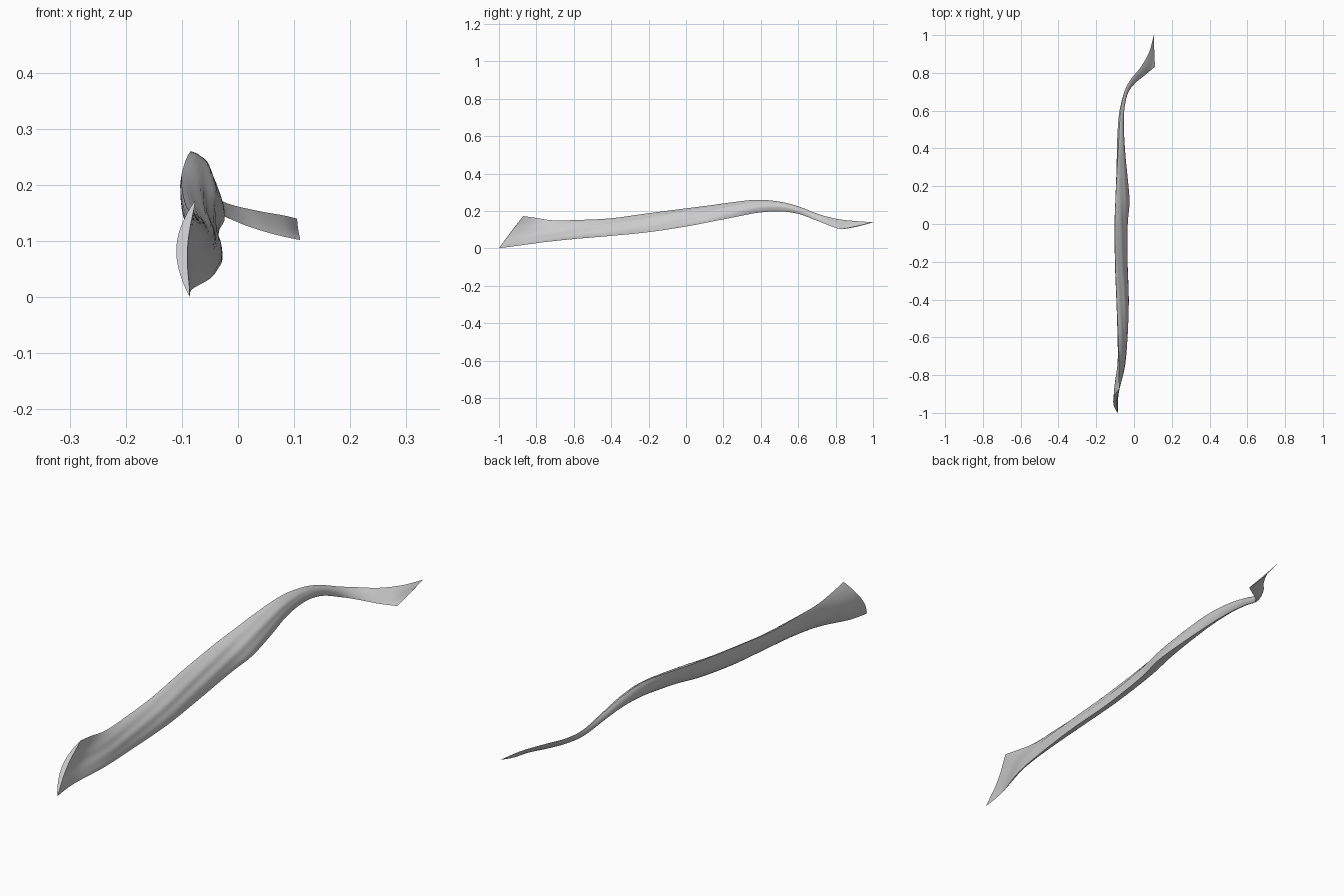
import bpy, bmesh, math
from mathutils import Vector

if "Cube" in bpy.data.objects:
    bpy.data.objects.remove(bpy.data.objects["Cube"])

# Stations: upper edge xyz, lower edge xyz, bow of the blade, thickness
STATIONS = [
    (-.076, -.87, .173, -.086, -1.0, .001, -.019, .020),
    (-.080, -.80, .163, -.082, -.90, .014, -.010, .022),
    (-.080, -.71, .150, -.050, -.76, .033, -.004, .030),
    (-.084, -.58, .152, -.036, -.60, .050, -.003, .038),
    (-.092, -.40, .161, -.028, -.40, .067, -.003, .042),
    (-.099, -.20, .188, -.034, -.20, .087, -.004, .044),
    (-.101,  .00, .214, -.034,  .00, .117, -.003, .046),
    (-.098,  .12, .229, -.024,  .12, .140, -.002, .046),
    (-.092,  .25, .247, -.036,  .25, .165, .000, .044),
    (-.084,  .38, .260, -.054,  .38, .190, .000, .040),
    (-.078,  .50, .250, -.062,  .50, .198, .000, .032),
    (-.070,  .60, .225, -.058,  .60, .185, .000, .024),
    (-.050,  .70, .186, -.034,  .69, .152, .000, .016),
    (-.018,  .765, .167, .006,  .745, .131, .000, .012),
    (.035,   .83, .154, .054,  .785, .115, .000, .009),
    (.080,   .91, .146, .090,  .815, .106, .000, .006),
    (.105,  1.00, .140, .111,  .832, .102, -.003, .004),
]
STEPS, HALF = 6, 14


def spline(u):
    """Smooth interpolation through the stations."""
    i = min(int(u), len(STATIONS) - 2)
    t = u - i
    p = [STATIONS[max(0, min(len(STATIONS) - 1, i + k))] for k in (-1, 0, 1, 2)]
    return [.5 * (2*b + (c - a)*t + (2*a - 5*b + 4*c - d)*t*t
                  + (3*b - a - 3*c + d)*t**3) for a, b, c, d in zip(*p)]


def centre(u):
    v = spline(u)
    return (Vector(v[:3]) + Vector(v[3:6])) / 2


# Loft a lens-shaped section along the strap
last = len(STATIONS) - 1
bm = bmesh.new()
rings = []
for k in range(last * STEPS + 1):
    u = k / STEPS
    v = spline(u)
    a, b, bow, thick = Vector(v[:3]), Vector(v[3:6]), v[6], v[7]
    tangent = centre(min(last, u + .1)) - centre(max(0, u - .1))
    normal = (b - a).cross(tangent).normalized()
    fade = max(0, math.sin(math.pi * u / 11)) if u < 11 else 0
    ring = []
    for j in range(2 * HALF):
        side = 1 if j < HALF else -1
        s = j / HALF if side > 0 else 2 - j / HALF
        arch = max(0, math.sin(math.pi * s))
        off = bow * arch + side * thick / 2 * arch ** .75
        # shallow fibre grooves on the outer face
        if side > 0:
            off += .002 * fade * arch * math.sin(17 * s + 1.6 * u)
        ring.append(bm.verts.new(a.lerp(b, s) + normal * off))
    rings.append(ring)
for r, q in zip(rings, rings[1:]):
    for j in range(2 * HALF):
        n = (j + 1) % (2 * HALF)
        bm.faces.new((r[j], r[n], q[n], q[j]))
# End caps
bm.faces.new(rings[0])
bm.faces.new(rings[-1])
bmesh.ops.recalc_face_normals(bm, faces=bm.faces)

mesh = bpy.data.meshes.new("muscle_strap")
bm.to_mesh(mesh)
bm.free()
strap = bpy.data.objects.new("muscle_strap", mesh)
bpy.context.collection.objects.link(strap)
bpy.context.view_layer.objects.active = strap
strap.select_set(True)
bpy.ops.object.shade_smooth_by_angle(angle=math.radians(50))
